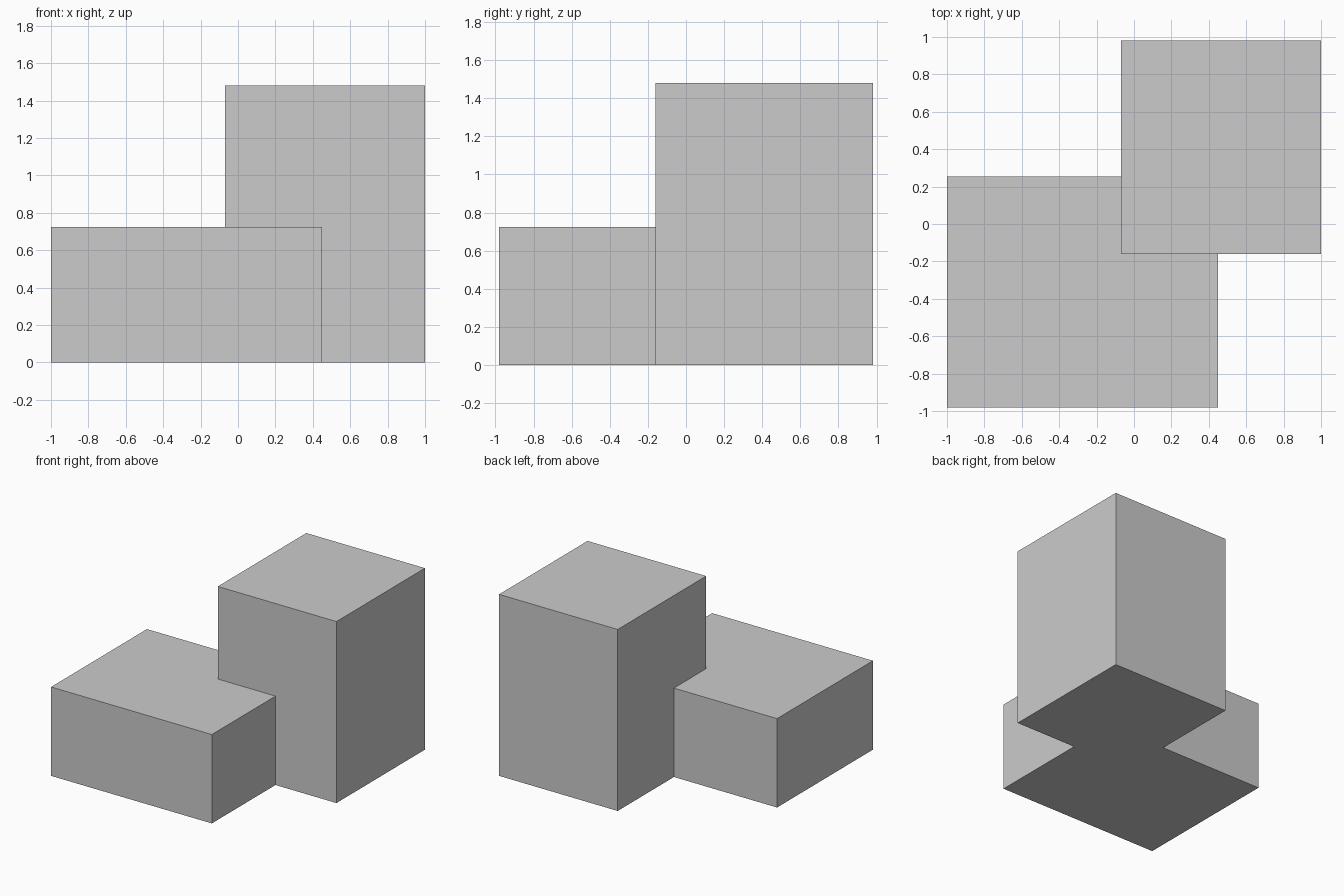
import bpy

if "Cube" in bpy.data.objects:
    bpy.data.objects.remove(bpy.data.objects["Cube"])


def box(name, lo, hi):
    """Axis-aligned box between two corners."""
    bpy.ops.mesh.primitive_cube_add(size=1, location=[(a + b) / 2 for a, b in zip(lo, hi)])
    obj = bpy.context.object
    obj.name = name
    obj.scale = [b - a for a, b in zip(lo, hi)]
    bpy.ops.object.transform_apply(location=True, rotation=False, scale=True)
    return obj


# Tall rear block and low front block, overlapping at their corners
tower = box("tower_block", (-0.07, -0.16, 0), (1.0, 0.98, 1.48))
building = box("building_blocks", (-1.0, -0.98, 0), (0.45, 0.255, 0.725))

# Fuse both into one solid with a clean underside
union = building.modifiers.new("union", 'BOOLEAN')
union.operation = 'UNION'
union.solver = 'EXACT'
union.object = tower
bpy.context.view_layer.objects.active = building
bpy.ops.object.modifier_apply(modifier=union.name)
bpy.data.objects.remove(tower)
